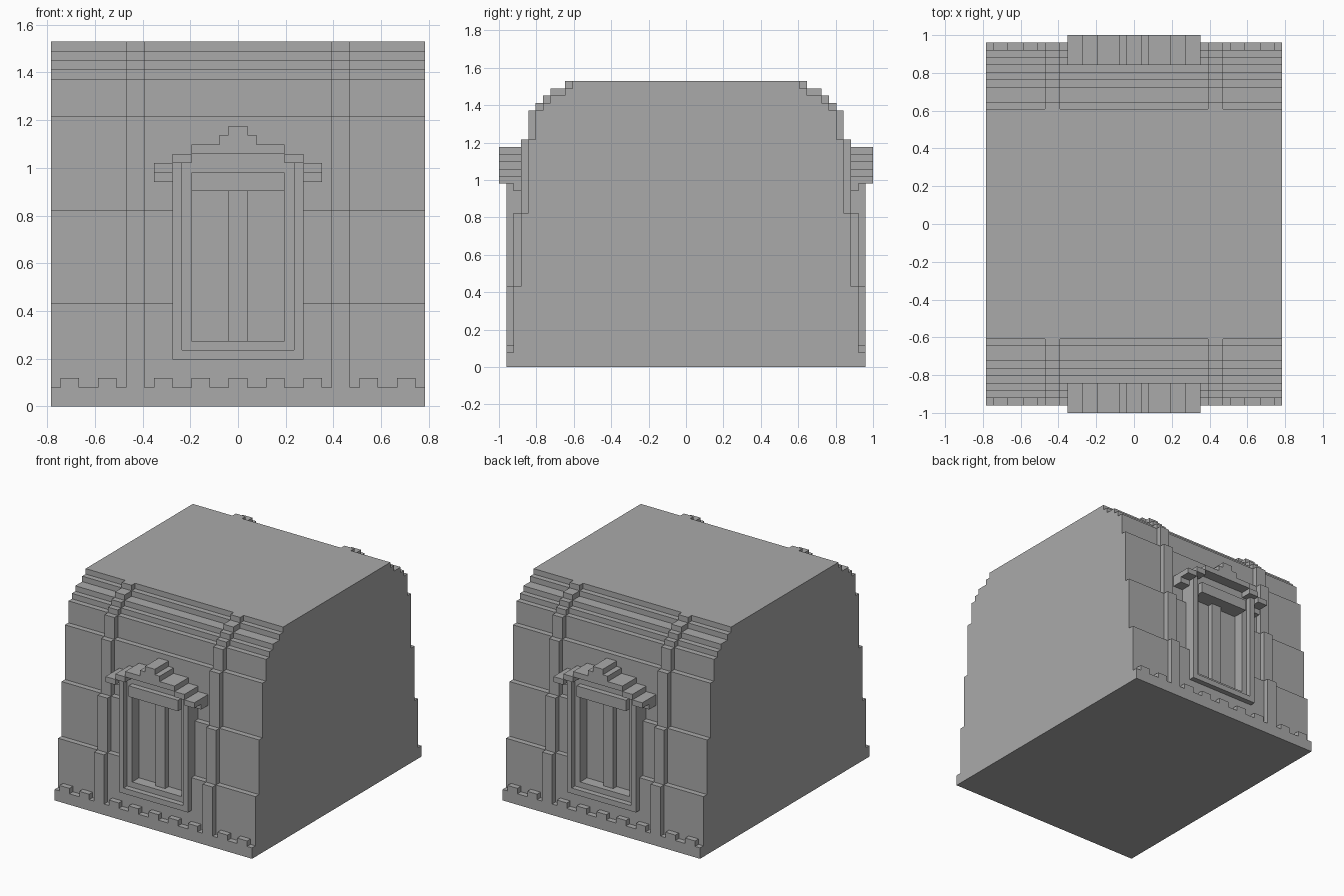
import bpy
import bmesh

U = 2 / 51  # edge length of one block

cube = bpy.data.objects.get("Cube")
if cube:
    bpy.data.objects.remove(cube, do_unlink=True)

stone = bpy.data.materials.new("grey_stone")
stone.use_nodes = True
grey = (0.4, 0.4, 0.4, 1)
stone.diffuse_color = grey
stone.node_tree.nodes["Principled BSDF"].inputs["Base Color"].default_value = grey


def finish(name, bm, mirror):
    bmesh.ops.recalc_face_normals(bm, faces=bm.faces)
    bmesh.ops.scale(bm, vec=(U, U, U), verts=bm.verts)
    mesh = bpy.data.meshes.new(name)
    bm.to_mesh(mesh)
    bm.free()
    mesh.materials.append(stone)
    obj = bpy.data.objects.new(name, mesh)
    bpy.context.collection.objects.link(obj)
    if any(mirror):
        mod = obj.modifiers.new("mirror", "MIRROR")
        mod.use_axis = mirror
        mod.use_mirror_merge = False
    return obj


def stepped(name, x0, x1, steps, mirror_x=False):
    """Extrude a stepped outline; steps hold (half depth, top height)."""
    half, z = [], 0
    for depth, top in steps:
        half += [(depth, z), (depth, top)]
        z = top
    outline = half + [(-y, h) for y, h in reversed(half)]
    bm = bmesh.new()
    face = bm.faces.new([bm.verts.new((x0, y, h)) for y, h in outline])
    ext = bmesh.ops.extrude_face_region(bm, geom=[face])
    moved = [v for v in ext["geom"] if isinstance(v, bmesh.types.BMVert)]
    bmesh.ops.translate(bm, vec=(x1 - x0, 0, 0), verts=moved)
    return finish(name, bm, (mirror_x, False, False))


def blocks(name, boxes, depth, back=21, mirror_x=True):
    """Boxes (x0, x1, z0, z1) standing out to depth on front and back."""
    bm = bmesh.new()
    for x0, x1, z0, z1 in boxes:
        made = bmesh.ops.create_cube(bm, size=1)["verts"]
        bmesh.ops.scale(bm, vec=(x1 - x0, depth - back, z1 - z0), verts=made)
        bmesh.ops.translate(bm, verts=made, vec=(
            (x0 + x1) / 2, -(depth + back) / 2, (z0 + z1) / 2))
    return finish(name, bm, (mirror_x, True, False))


# Walls with stepped courses, pilasters one block proud of them
cornice = [(21.5, 31), (20.5, 35), (19.5, 36), (18.5, 37), (16.5, 38), (15.5, 39)]
stepped("side_wall", 7, 20, [(24.5, 2), (23.5, 11), (22.5, 21)] + cornice, True)
stepped("door_wall", -7, 7, [(24.5, 2), (23.5, 5)] + cornice)
stepped("pilaster", 10, 12, [(24.5, 11), (23.5, 21), (22.5, 31), (21.5, 35),
                             (20.5, 36), (19.5, 37), (18.5, 38), (16.5, 39)], True)

# Toothed course along the foot of the wall
blocks("foot_teeth", [(x, x + 2, 2, 3) for x in (3, 7, 13, 17)], 24.5)
blocks("middle_foot_tooth", [(-1, 1, 2, 3)], 24.5, mirror_x=False)

# Door: outer frame, inner frame, centre post and lintel
blocks("outer_frame_side", [(6, 7, 5, 26)], 24.5)
blocks("outer_frame_sill", [(-6, 6, 5, 6)], 24.5, mirror_x=False)
blocks("inner_frame_side", [(5, 6, 6, 26)], 23.5)
blocks("inner_frame_rail", [(-5, 5, 6, 7), (-5, 5, 25, 27)], 23.5, mirror_x=False)
blocks("centre_post", [(-1, 1, 7, 23)], 22.5, mirror_x=False)
blocks("door_lintel", [(-5, 5, 23, 25)], 24.5, mirror_x=False)

# Stepped gable over the door with its brackets
blocks("gable_wing", [(7, 9, 25, 26), (5, 7, 26, 27)], 25.5)
blocks("gable_peak", [(-5, 5, 27, 28), (-2, 2, 28, 29), (-1, 1, 29, 30)], 25.5,
       mirror_x=False)
blocks("gable_bracket", [(7, 9, 24, 25)], 23.5)
